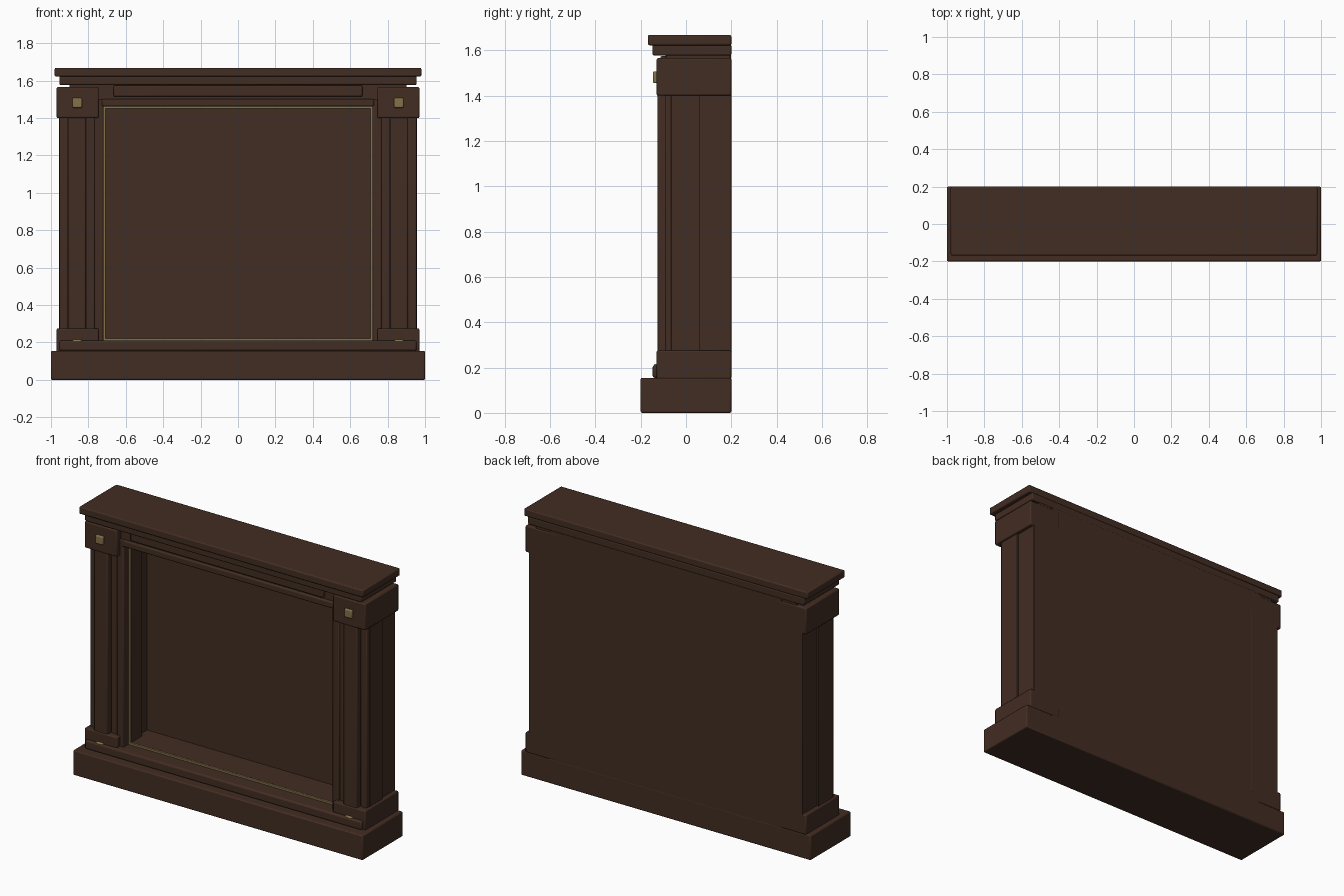
import bpy
from mathutils import Vector

cube = bpy.data.objects.get("Cube")
if cube:
    bpy.data.objects.remove(cube, do_unlink=True)


def make_material(name, color):
    m = bpy.data.materials.new(name)
    m.use_nodes = True
    m.diffuse_color = color
    bsdf = m.node_tree.nodes["Principled BSDF"]
    bsdf.inputs["Base Color"].default_value = color
    bsdf.inputs["Roughness"].default_value = 0.6
    return m


WOOD = make_material("dark walnut", (0.055, 0.026, 0.0165, 1))
BRASS = make_material("aged brass", (0.23, 0.165, 0.068, 1))


def box(name, x, y, z, mat=WOOD, bevel=0.007):
    """Bevelled box from (min, max) ranges."""
    lo, hi = (Vector(c) for c in zip(x, y, z))
    bpy.ops.mesh.primitive_cube_add(size=1, location=(lo + hi) / 2)
    ob = bpy.context.object
    ob.name = name
    ob.data.name = name
    ob.scale = hi - lo
    bpy.ops.object.transform_apply(location=False, rotation=False, scale=True)
    ob.data.materials.append(mat)
    if bevel:
        mod = ob.modifiers.new("soft edges", "BEVEL")
        mod.width = bevel
        mod.segments = 2
        bpy.ops.object.shade_smooth_by_angle()
    return ob


def pair(name, x, y, z, mat=WOOD, bevel=0.007):
    """The same box on both sides."""
    box("left_" + name, x, y, z, mat, bevel)
    box("right_" + name, (-x[1], -x[0]), y, z, mat, bevel)


BACK = 0.2

# Base and hearth
box("base", (-1, 1), (-0.2, BACK), (0, 0.155))
box("base_moulding", (-0.955, 0.955), (-0.148, -0.1), (0.155, 0.21), bevel=0.01)
box("hearth_floor", (-0.76, 0.76), (-0.12, 0.19), (0.15, 0.21), bevel=0)

# Thin back panel closing the opening
box("back_panel", (-0.8, 0.8), (0.165, 0.199), (0.15, 1.58), bevel=0)

# Columns: stepped pilaster, plinth and capital on each side
pair("column_core", (0.743, 0.945), (-0.066, BACK), (0.2, 1.45), bevel=0.002)
pair("column_side", (0.9, 0.957), (-0.066, 0.06), (0.2, 1.45), bevel=0.002)
pair("column_outer_strip", (0.909, 0.955), (-0.093, -0.04), (0.2, 1.45))
pair("column_inner_strip", (0.765, 0.813), (-0.093, -0.04), (0.2, 1.45))
pair("column_front", (0.813, 0.909), (-0.125, -0.04), (0.2, 1.45))
pair("plinth", (0.745, 0.97), (-0.13, BACK), (0.15, 0.275))
pair("capital", (0.745, 0.97), (-0.13, BACK), (1.4, 1.565))
pair("rosette", (0.833, 0.885), (-0.146, -0.12), (1.455, 1.507), BRASS, 0.006)
pair("plinth_rosette", (0.835, 0.885), (-0.142, -0.12), (0.17, 0.216), BRASS)

# Opening surround
pair("jamb", (0.72, 0.768), (-0.1, 0.087), (0.2, 1.5))
box("lintel", (-0.727, 0.727), (-0.108, 0.087), (1.463, 1.503))
box("frieze", (-0.76, 0.76), (-0.09, 0.19), (1.49, 1.58), bevel=0)
box("frieze_panel", (-0.665, 0.665), (-0.113, -0.08), (1.515, 1.575))

# Thin brass trim around the opening
pair("brass_stile", (0.708, 0.722), (-0.053, -0.038), (0.205, 1.465), BRASS, 0.002)
for name, z in (("lower", 0.207), ("upper", 1.449)):
    box(name + "_brass_rail", (-0.715, 0.715), (-0.053, -0.038),
        (z, z + 0.015), BRASS, 0.002)

# Mantel shelf
box("mantel_neck", (-0.9, 0.9), (-0.085, 0.195), (1.55, 1.585), bevel=0)
box("mantel_moulding", (-0.955, 0.955), (-0.148, BACK), (1.577, 1.625))
box("mantel_shelf", (-0.98, 0.98), (-0.168, BACK), (1.622, 1.668))
